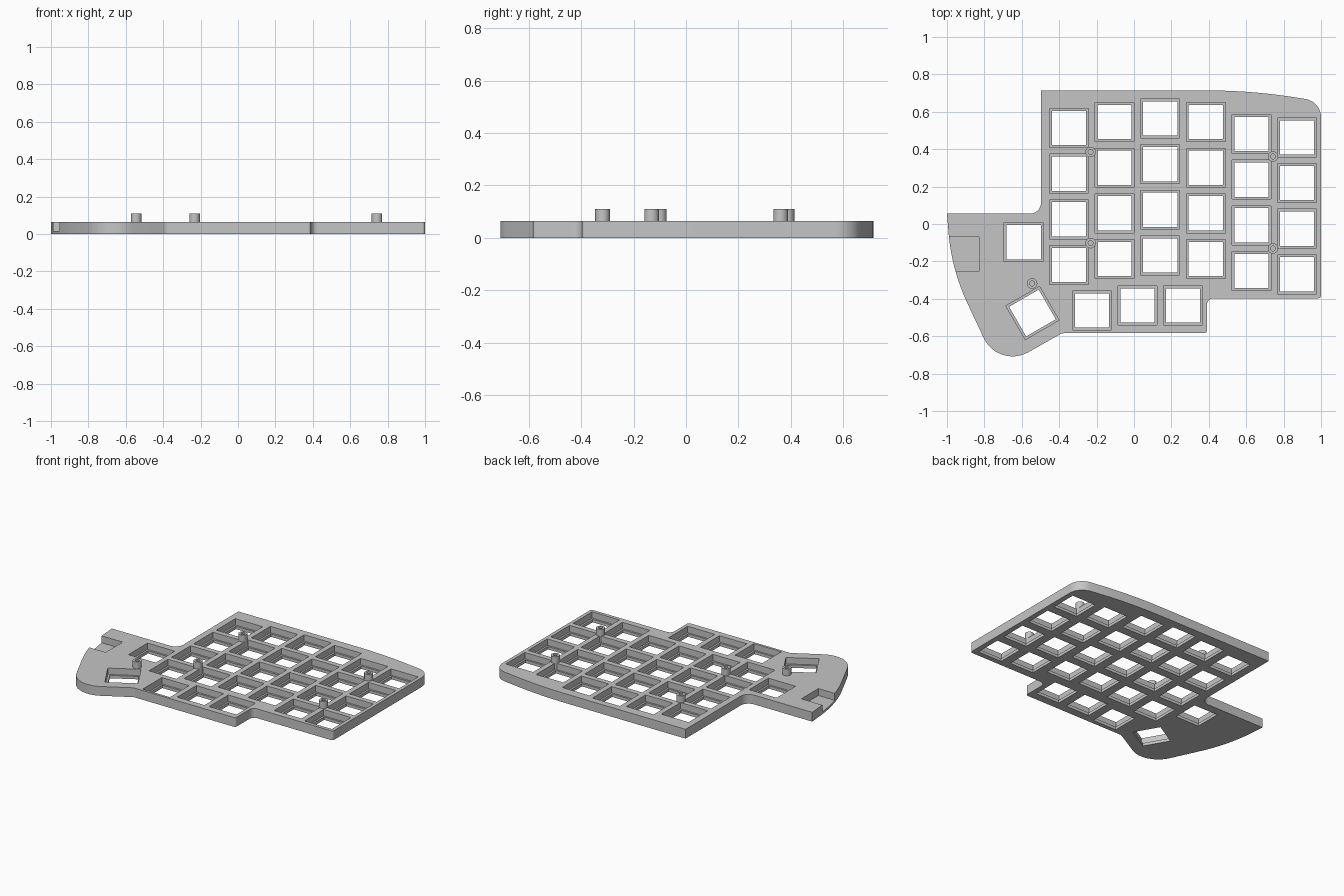
import bpy, bmesh, math
from mathutils import Vector, Matrix

if "Cube" in bpy.data.objects:
    bpy.data.objects.remove(bpy.data.objects["Cube"])

THICK, LIP, POST_TOP = 0.064, 0.02, 0.11
COLOUR = (0.56, 0.56, 0.56, 1)

grey = bpy.data.materials.new("plain grey")
grey.use_nodes = True
grey.diffuse_color = COLOUR
grey.node_tree.nodes["Principled BSDF"].inputs["Base Color"].default_value = COLOUR


def make_object(name, bm):
    bmesh.ops.recalc_face_normals(bm, faces=bm.faces)
    mesh = bpy.data.meshes.new(name)
    bm.to_mesh(mesh)
    bm.free()
    mesh.materials.append(grey)
    obj = bpy.data.objects.new(name, mesh)
    bpy.context.collection.objects.link(obj)
    return obj


def rounded(corners, steps=12):
    """Replace each (x, y, radius) corner with a tangent arc."""
    out = []
    for i, (x, y, r) in enumerate(corners):
        p = Vector((x, y))
        if r == 0:
            out.append(p)
            continue
        a = (Vector(corners[i - 1][:2]) - p).normalized()
        b = (Vector(corners[(i + 1) % len(corners)][:2]) - p).normalized()
        half = a.angle(b) / 2
        t = r / math.tan(half)
        c = p + (a + b).normalized() * r / math.sin(half)
        v0, v1 = (p + a * t - c).normalized(), (p + b * t - c).normalized()
        for k in range(steps + 1):
            # spherical blend between the two tangent points
            f, span = k / steps, math.pi - 2 * half
            out.append(c + r * (v0 * math.sin((1 - f) * span) + v1 * math.sin(f * span)) / math.sin(span))
    return out


def add_box(bm, x, y, w, d, z0, z1, angle=0):
    m = (Matrix.Translation((x, y, (z0 + z1) / 2)) @ Matrix.Rotation(angle, 4, 'Z')
         @ Matrix.Diagonal((w, d, z1 - z0, 1)))
    bmesh.ops.create_cube(bm, size=1, matrix=m)


def cut(target, bm, name):
    cutter = make_object(name, bm)
    cutter.hide_render = True
    mod = target.modifiers.new(name, 'BOOLEAN')
    mod.operation, mod.solver, mod.object = 'DIFFERENCE', 'EXACT', cutter
    bpy.context.view_layer.objects.active = target
    bpy.ops.object.modifier_apply(modifier=name)
    bpy.data.objects.remove(cutter)


def smooth(obj):
    bpy.ops.object.select_all(action='DESELECT')
    obj.select_set(True)
    bpy.context.view_layer.objects.active = obj
    bpy.ops.object.shade_smooth_by_angle(angle=math.radians(30))


# Plate outline, clockwise from the back corner
outline = rounded([
    (-0.497, 0.714, 0), (0.63, 0.714, 3.0), (1, 0.655, 0.1), (1, -0.397, 0.015),
    (0.39, -0.397, 0.035), (0.39, -0.584, 0.015), (-0.385, -0.584, 0.04),
    (-0.725, -0.776, 0.17), (-0.975, -0.245, 1.1), (-1, 0.055, 0),
    (-0.497, 0.055, 0.06)])
bm = bmesh.new()
base = bm.faces.new([bm.verts.new((p.x, p.y, 0)) for p in outline])
top = bmesh.ops.extrude_face_region(bm, geom=[base], use_keep_orig=True)["geom"]
bmesh.ops.translate(bm, vec=(0, 0, THICK), verts=[v for v in top if isinstance(v, bmesh.types.BMVert)])
plate = make_object("key_plate", bm)

# Key positions: six staggered columns of four, then the thumb cluster
PITCH = 0.244
keys = [(-0.348 + PITCH * c, y - PITCH * r, 0)
        for c, y in enumerate((0.513, 0.545, 0.564, 0.545, 0.481, 0.463)) for r in range(4)]
keys += [(-0.59, -0.097, 0), (-0.225, -0.463, 0), (0.019, -0.436, 0),
         (0.262, -0.436, 0), (-0.543, -0.476, math.radians(30))]

# Wide pockets above a thin lip, plus the open notch on the side edge
pockets, holes = bmesh.new(), bmesh.new()
for x, y, angle in keys:
    add_box(pockets, x, y, 0.208, 0.208, LIP, 0.2, angle)
    add_box(holes, x, y, 0.183, 0.183, -0.1, 0.2, angle)
add_box(pockets, -0.965, -0.162, 0.27, 0.185, 0.016, 0.2)
cut(plate, pockets, "pocket_cutter")
cut(plate, holes, "hole_cutter")
smooth(plate)

# Hollow screw posts
posts = [(-0.232, 0.385), (0.743, 0.361), (-0.232, -0.102), (0.743, -0.131), (-0.545, -0.318)]
profile = [(0.001, LIP / 2), (0.028, LIP / 2), (0.028, POST_TOP), (0.013, POST_TOP),
           (0.013, THICK + 0.001), (0.001, THICK + 0.001)]
for n, (x, y) in enumerate(posts, 1):
    bm = bmesh.new()
    ring = [bm.verts.new((r, 0, z)) for r, z in profile]
    edges = [bm.edges.new(pair) for pair in zip(ring, ring[1:])]
    bmesh.ops.spin(bm, geom=ring + edges, cent=(0, 0, 0), axis=(0, 0, 1),
                   angle=math.tau, steps=32, use_merge=True)
    bmesh.ops.holes_fill(bm, edges=bm.edges, sides=0)
    bmesh.ops.translate(bm, vec=(x, y, 0), verts=bm.verts)
    smooth(make_object(f"screw_post_{n}", bm))
